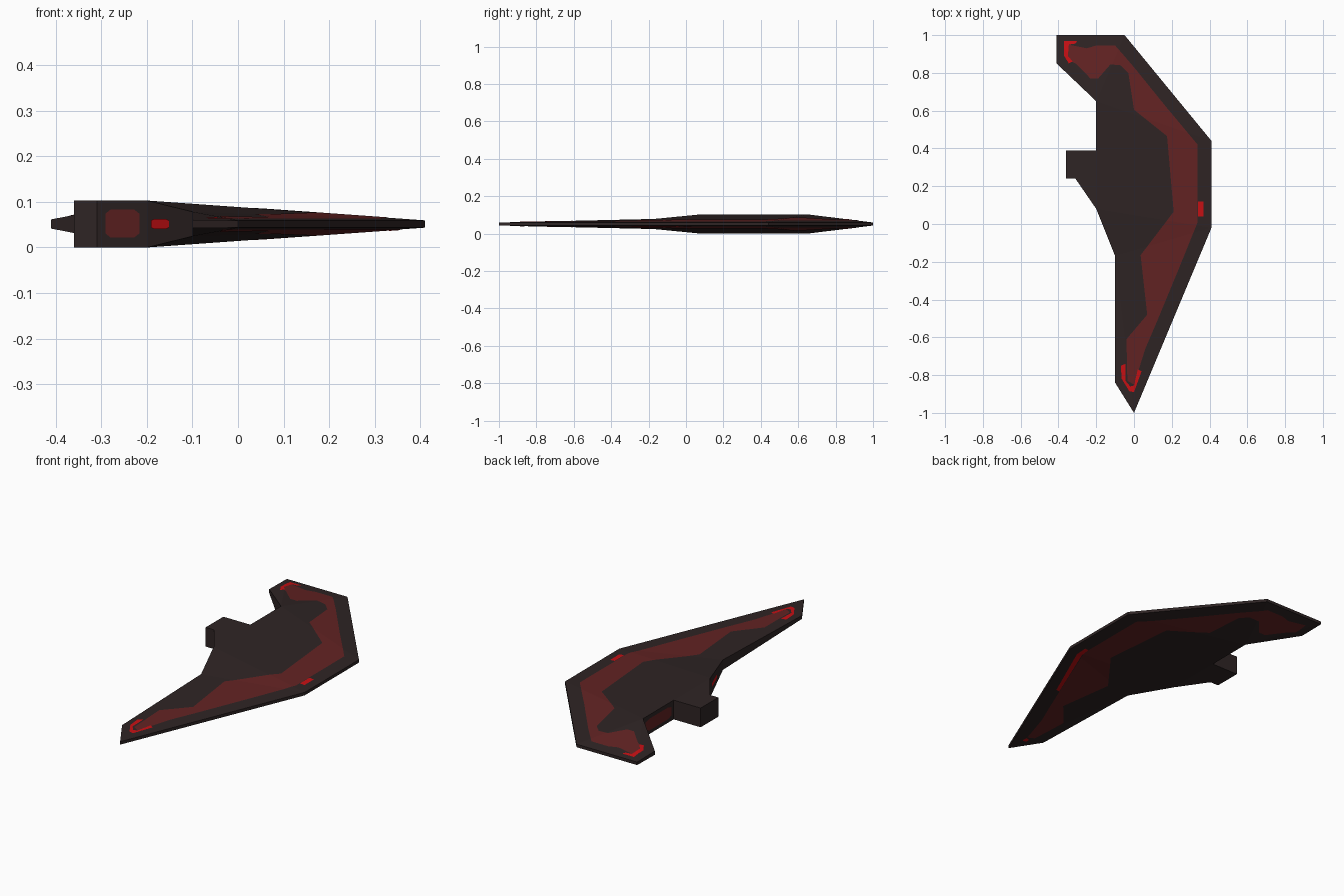
import bpy
from mathutils import Vector

if "Cube" in bpy.data.objects:
    bpy.data.objects.remove(bpy.data.objects["Cube"])

MID = 0.0515


def material(name, rgb):
    m = bpy.data.materials.new(name)
    m.diffuse_color = (*rgb, 1)
    m.use_nodes = True
    m.node_tree.nodes["Principled BSDF"].inputs["Base Color"].default_value = m.diffuse_color
    return m


DARK = material("dark brown", (0.028, 0.018, 0.018))
BAND = material("dull red", (0.125, 0.017, 0.017))
GLOW = material("bright red", (0.58, 0.005, 0.007))


def make(name, verts, faces, mat):
    me = bpy.data.meshes.new(name)
    me.from_pydata(verts, [], faces)
    me.materials.append(mat)
    ob = bpy.data.objects.new(name, me)
    bpy.context.collection.objects.link(ob)
    return ob


# Wing: clockwise outline with half thickness at each corner
W = [(-.41, .85, .010), (-.41, 1, .008), (-.05, 1, .008), (.41, .44, .008),
     (.41, -.02, .008), (0, -1, .008), (-.10, -.84, .009), (-.10, -.17, .027),
     (-.20, .08, .0515), (-.20, .65, .0515)]
FACETS = [(9, 0, 1), (9, 1, 2), (9, 2, 3), (9, 3, 4, 8), (8, 4, 7), (7, 4, 5), (7, 5, 6)]
n = len(W)
verts = [(x, y, MID + h) for x, y, h in W] + [(x, y, MID - h) for x, y, h in W]
faces = [f[::-1] for f in FACETS] + [tuple(i + n for i in f) for f in FACETS]
faces += [(i, (i + 1) % n, (i + 1) % n + n, i + n) for i in range(n)]
make("wing", verts, faces, DARK)

# Tail block: extruded profile, counter-clockwise
P = [(-.20, .39), (-.36, .39), (-.36, .24), (-.31, .24), (-.20, .08)]
k = len(P)
make("tail_block", [(x, y, 0) for x, y in P] + [(x, y, 2 * MID) for x, y in P],
     [tuple(range(k))[::-1], tuple(range(k, 2 * k))]
     + [(i, (i + 1) % k, (i + 1) % k + k, i + k) for i in range(k)], DARK)


def clip(poly, a, b):
    """Keep the part of a polygon right of the line a-b."""
    def side(p):
        return (b.x - a.x) * (p.y - a.y) - (b.y - a.y) * (p.x - a.x)
    out = []
    for i, p in enumerate(poly):
        q = poly[(i + 1) % len(poly)]
        sp, sq = side(p), side(q)
        if sp <= 0:
            out.append(p)
        if sp * sq < 0:
            out.append(p.lerp(q, sp / (sp - sq)))
    return out


def paint(name, pairs, mat, side, lift):
    """Lay a ribbon, given as left/right point pairs, on the faceted wing."""
    verts, faces = [], []
    for (a, b), (c, d) in zip(pairs, pairs[1:]):
        for tri in ((a, b, c), (b, d, c)):
            for f in FACETS:
                cor = [Vector(W[i]) for i in f]
                poly = [Vector(p) for p in tri]
                for i in range(len(cor)):
                    poly = clip(poly, cor[i].xy, cor[(i + 1) % len(cor)].xy)
                if len(poly) < 3:
                    continue
                nor = (cor[1] - cor[0]).cross(cor[2] - cor[0])
                pts = []
                for p in poly:
                    h = cor[0].z - (nor.x * (p.x - cor[0].x) + nor.y * (p.y - cor[0].y)) / nor.z
                    pts.append((p.x, p.y, MID + side * (h + lift)))
                area = sum(p.x * q.y - p.y * q.x for p, q in zip(poly, poly[1:] + poly[:1]))
                if area * side < 0:
                    pts.reverse()
                faces.append(tuple(range(len(verts), len(verts) + len(pts))))
                verts += pts
    make(name, verts, faces, mat)


band = [((-.35, .95), (-.35, .87)), ((-.25, .93), (-.31, .85)), ((-.20, .945), (-.23, .77)),
        ((-.15, .945), (-.19, .77)), ((-.10, .945), (-.125, .845)), ((-.06, .90), (-.07, .84)),
        ((0, .83), (-.03, .80)), ((.17, .62), (0, .605)), ((.337, .42), (.175, .465)),
        ((.337, .01), (.21, .065)), ((.24, -.23), (.035, -.165)), ((.12, -.52), (.07, -.48)),
        ((.06, -.66), (-.04, -.61)), ((0, -.85), (-.035, -.83))]
rear_mark = [((-.30, .97), (-.31, .955)), ((-.37, .97), (-.345, .95)),
             ((-.37, .89), (-.35, .89)), ((-.345, .85), (-.325, .86))]
front_mark = [((-.07, -.75), (-.045, -.74)), ((-.065, -.82), (-.045, -.83)),
              ((-.025, -.885), (-.02, -.86)), ((0, -.89), (0, -.855)), ((.04, -.78), (.02, -.77))]
edge_top = [((.34, .12), (.367, .12)), ((.34, .04), (.367, .04))]
edge_low = [((.34, .04), (.36, .04)), ((.33, -.02), (.355, -.03)), ((.18, -.38), (.20, -.38))]

# Painted band and glowing marks on both sides of the wing
for label, s in (("upper", 1), ("lower", -1)):
    paint(label + "_band", band, BAND, s, 0.0008)
    if s > 0:
        paint("upper_rear_mark", rear_mark, GLOW, s, 0.0016)
        paint("upper_front_mark", front_mark, GLOW, s, 0.0016)
    else:
        paint("lower_front_mark", front_mark[2:4], GLOW, s, 0.0016)
    paint(label + "_edge_mark", edge_top if s > 0 else edge_low, GLOW, s, 0.0016)


def wall_patch(name, a, b, z0, z1, mat):
    """Chamfered panel on an upright wall; outside lies right of a-b."""
    a, b = Vector((*a, 0)), Vector((*b, 0))
    out = (b - a).normalized().cross(Vector((0, 0, 1))) * 0.0015
    c, t = 0.15, z1 - z0
    uv = [(c, 0), (1 - c, 0), (1, c), (1, 1 - c), (1 - c, 1), (c, 1), (0, 1 - c), (0, c)]
    make(name, [a.lerp(b, u) + out + Vector((0, 0, z0 + v * t)) for u, v in uv],
         [tuple(range(8))], mat)


# Panels on the inner walls
wall_patch("block_panel", (-.29, .211), (-.215, .102), .022, .083, BAND)
wall_patch("notch_panel", (-.20, .63), (-.20, .41), .02, .083, BAND)
wall_patch("root_light", (-.19, .055), (-.15, -.045), .041, .062, GLOW)
